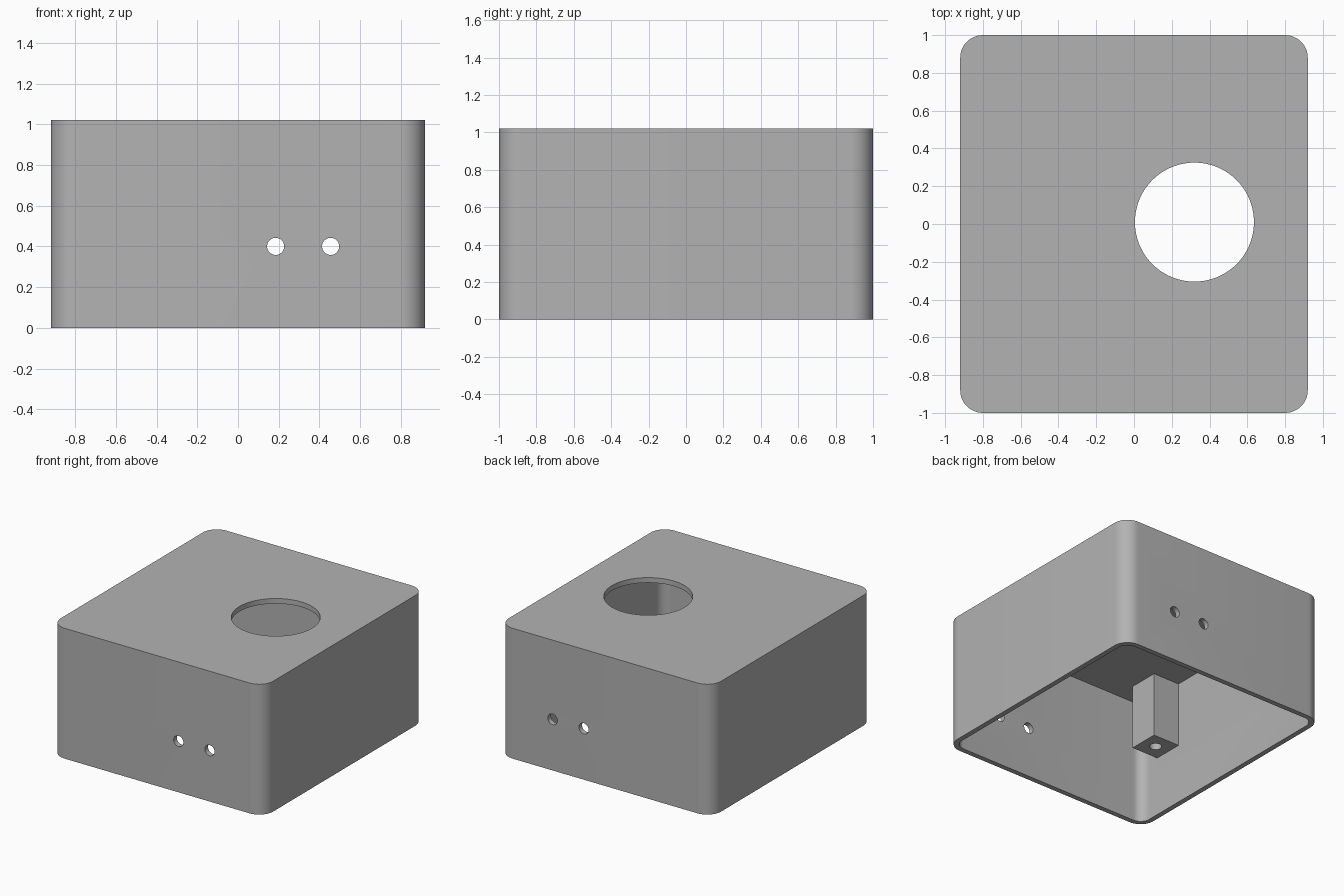
import bpy
import bmesh
import math

WIDTH, DEPTH, HEIGHT = 1.84, 2.0, 1.02
WALL = 0.04
CORNER = 0.12
CEILING = HEIGHT - WALL
POST_SIZE, POST_BOTTOM = 0.23, 0.47
HOLE_X = 0.32

if "Cube" in bpy.data.objects:
    bpy.data.objects.remove(bpy.data.objects["Cube"])

grey = bpy.data.materials.new("plain grey")
grey.use_nodes = True
grey.diffuse_color = (0.45, 0.45, 0.45, 1)
grey.node_tree.nodes["Principled BSDF"].inputs["Base Color"].default_value = grey.diffuse_color


def prism(name, outline, z0, z1):
    """Extrude a closed outline upward."""
    bm = bmesh.new()
    base = bm.faces.new([bm.verts.new((x, y, z0)) for x, y in outline])
    top = bmesh.ops.extrude_face_region(bm, geom=[base])["geom"]
    bmesh.ops.translate(bm, vec=(0, 0, z1 - z0),
                        verts=[v for v in top if isinstance(v, bmesh.types.BMVert)])
    bmesh.ops.recalc_face_normals(bm, faces=bm.faces)
    mesh = bpy.data.meshes.new(name)
    bm.to_mesh(mesh)
    bm.free()
    mesh.materials.append(grey)
    obj = bpy.data.objects.new(name, mesh)
    bpy.context.collection.objects.link(obj)
    return obj


def rounded_rect(w, d, r, steps=12):
    points = []
    for i, (sx, sy) in enumerate(((1, 1), (-1, 1), (-1, -1), (1, -1))):
        for k in range(steps + 1):
            a = (i + k / steps) * math.pi / 2
            points.append((sx * (w / 2 - r) + r * math.cos(a),
                           sy * (d / 2 - r) + r * math.sin(a)))
    return points


def circle(x, y, r, sides):
    return [(x + r * math.cos(math.tau * k / sides),
             y + r * math.sin(math.tau * k / sides)) for k in range(sides)]


def rectangle(x, y, w, d):
    return [(x + sx * w / 2, y + sy * d / 2)
            for sx, sy in ((-1, -1), (1, -1), (1, 1), (-1, 1))]


def combine(target, other, operation):
    """Apply a boolean and discard the helper."""
    other.hide_render = True
    mod = target.modifiers.new(operation.lower(), 'BOOLEAN')
    mod.operation, mod.object, mod.solver = operation, other, 'EXACT'
    bpy.ops.object.select_all(action='DESELECT')
    bpy.context.view_layer.objects.active = target
    target.select_set(True)
    bpy.ops.object.modifier_apply(modifier=mod.name)
    bpy.data.objects.remove(other)


# Hollow shell, open underneath
case = prism("case", rounded_rect(WIDTH, DEPTH, CORNER), 0, HEIGHT)
cavity = prism("cavity_cutter",
               rounded_rect(WIDTH - 2 * WALL, DEPTH - 2 * WALL, CORNER - WALL), -0.1, CEILING)
combine(case, cavity, 'DIFFERENCE')

# Large round opening in the top
combine(case, prism("opening_cutter", circle(HOLE_X, 0.01, 0.315, 96), 0.8, 1.2), 'DIFFERENCE')

# Paired small holes through the front and back walls
for dx in (-0.135, 0.135):
    drill = prism("rod_hole_cutter", circle(HOLE_X + dx, -0.4, 0.042, 32), -1.2, 1.2)
    drill.rotation_euler.x = math.pi / 2
    drill.location.z = 0.8
    bpy.context.view_layer.update()
    combine(case, drill, 'DIFFERENCE')

# Screw posts hanging from the ceiling against the side wall
post_x = -WIDTH / 2 + WALL + POST_SIZE / 2
for side in (-1, 1):
    y = side * 0.67
    post = prism("screw_post", rectangle(post_x - 0.01, y, POST_SIZE + 0.02, POST_SIZE + 0.01),
                 POST_BOTTOM, CEILING + 0.01)
    combine(case, post, 'UNION')
    combine(case, prism("screw_cutter", circle(post_x, y, 0.044, 32), 0.4, 0.9), 'DIFFERENCE')

bpy.ops.object.shade_smooth_by_angle(angle=math.radians(30))
